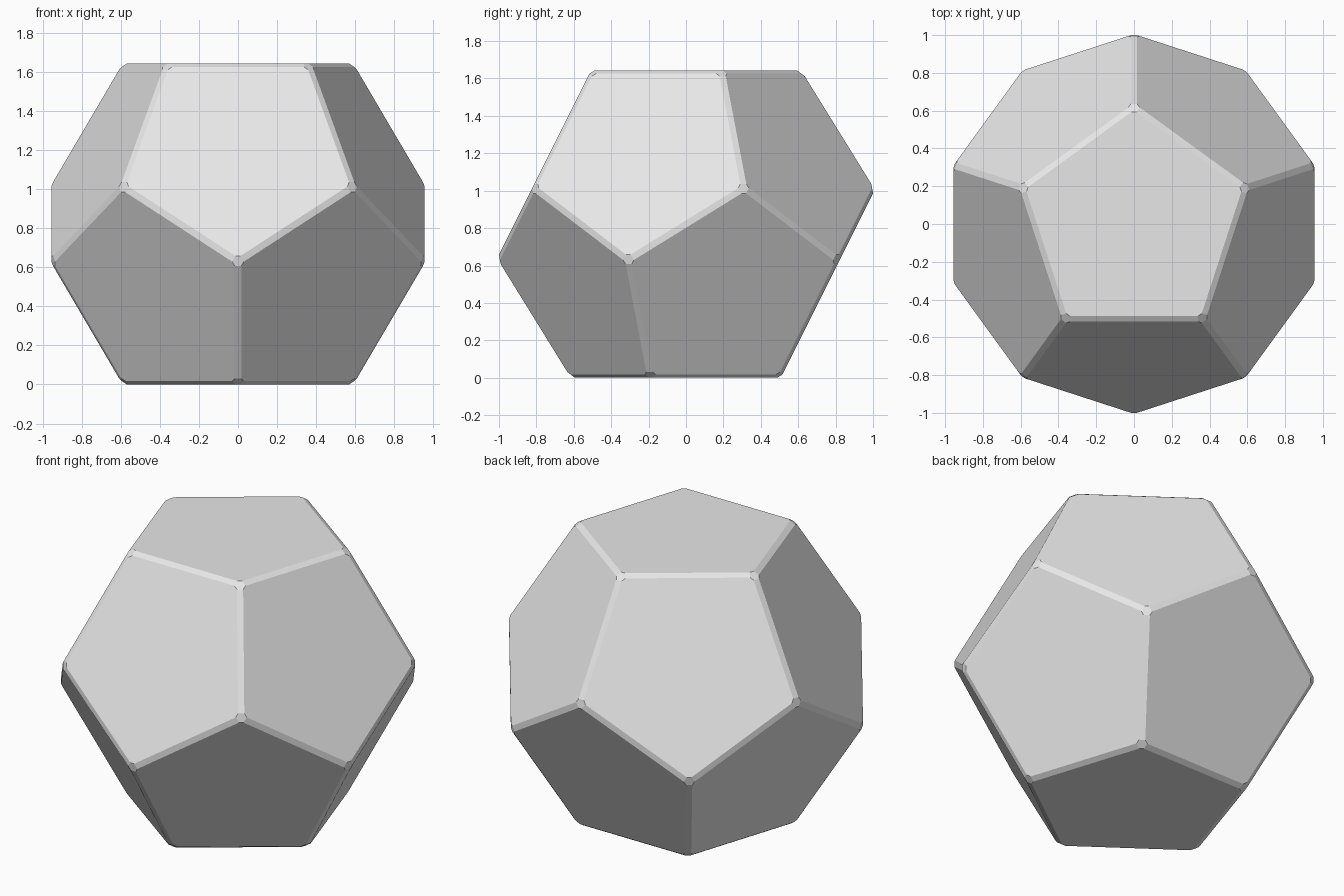
import bpy, bmesh
from math import sin, cos, pi, sqrt
from mathutils import Vector

cube = bpy.data.objects.get("Cube")
if cube:
    bpy.data.objects.remove(cube, do_unlink=True)

EDGE = 0.738          # edge length of the sharp solid
INSET = 0.02          # chamfer offset on each face
CORNER = 1.0135       # distance from centre to the corner cuts
PHI = (1 + sqrt(5)) / 2

# Four rings of five corners; the lower half is the upper one turned about
cap_radius = EDGE / (2 * sin(pi / 5))
half_height = EDGE * PHI ** 2 / (2 * sqrt(3 - PHI))
ring_height = half_height / (PHI ** 3)
corners = []
for radius, height in ((cap_radius, half_height), (cap_radius * PHI, ring_height)):
    for i in range(5):
        a = pi / 2 + i * 2 * pi / 5
        p = Vector((radius * cos(a), radius * sin(a), height))
        corners += [p, -p]

# Sharp twelve-sided solid
bm = bmesh.new()
for p in corners:
    bm.verts.new(p)
bmesh.ops.convex_hull(bm, input=bm.verts[:])
bmesh.ops.dissolve_limit(bm, angle_limit=0.05, verts=bm.verts[:], edges=bm.edges[:])

# Chamfer every edge
bmesh.ops.bevel(bm, geom=bm.edges[:], offset=INSET, offset_type='OFFSET',
                segments=1, profile=0.5, affect='EDGES')

# Trim each corner to a small flat facet
for p in corners:
    n = p.normalized()
    cut = bmesh.ops.bisect_plane(bm, geom=bm.verts[:] + bm.edges[:] + bm.faces[:],
                                 plane_co=n * CORNER, plane_no=n, clear_outer=True)
    rim = [e for e in cut["geom_cut"] if isinstance(e, bmesh.types.BMEdge)]
    bmesh.ops.holes_fill(bm, edges=rim, sides=0)

bmesh.ops.recalc_face_normals(bm, faces=bm.faces[:])
bmesh.ops.translate(bm, verts=bm.verts[:], vec=(0, 0, half_height))

mesh = bpy.data.meshes.new("chamfered_dodecahedron")
bm.to_mesh(mesh)
bm.free()
body = bpy.data.objects.new("chamfered_dodecahedron", mesh)
bpy.context.collection.objects.link(body)

# Plain grey surface
grey = bpy.data.materials.new("light_grey")
grey.use_nodes = True
color = (0.8, 0.8, 0.8, 1)
grey.diffuse_color = color
grey.node_tree.nodes["Principled BSDF"].inputs["Base Color"].default_value = color
mesh.materials.append(grey)
